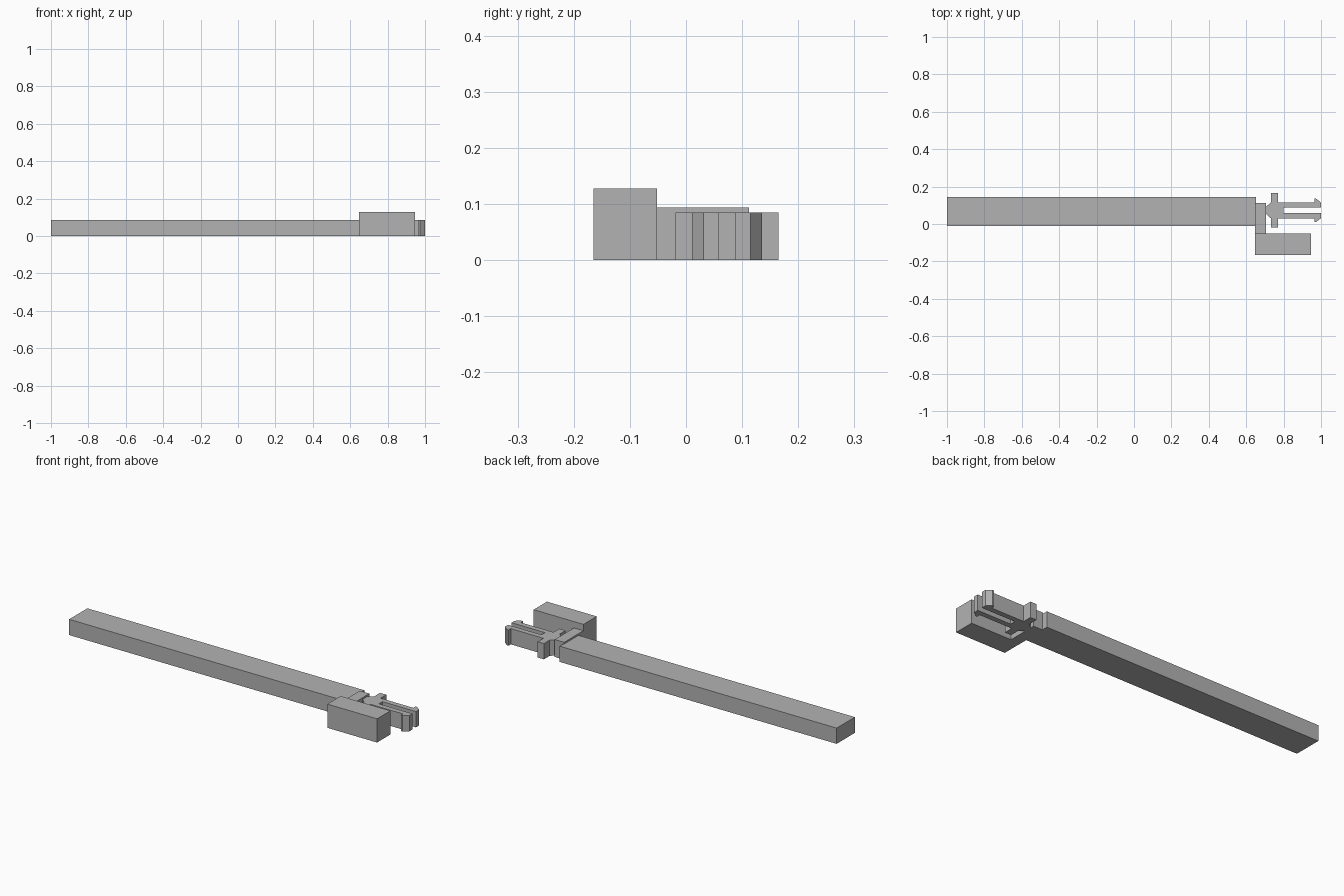
import bpy
import bmesh

if "Cube" in bpy.data.objects:
    bpy.data.objects.remove(bpy.data.objects["Cube"], do_unlink=True)

# Single plain grey
grey = bpy.data.materials.new("plain grey")
grey.use_nodes = True
colour = (0.45, 0.45, 0.45, 1)
grey.diffuse_color = colour
grey.node_tree.nodes["Principled BSDF"].inputs["Base Color"].default_value = colour


def prism(name, outline, height):
    """Extrude a plan outline upward from the ground."""
    mesh = bpy.data.meshes.new(name)
    bm = bmesh.new()
    base = bm.faces.new([bm.verts.new((x, y, 0)) for x, y in outline])
    top = bmesh.ops.extrude_face_region(bm, geom=[base])["geom"]
    verts = [v for v in top if isinstance(v, bmesh.types.BMVert)]
    bmesh.ops.translate(bm, verts=verts, vec=(0, 0, height))
    bmesh.ops.recalc_face_normals(bm, faces=bm.faces)
    bm.to_mesh(mesh)
    bm.free()
    mesh.materials.append(grey)
    obj = bpy.data.objects.new(name, mesh)
    bpy.context.collection.objects.link(obj)
    return obj


def block(name, x0, x1, y0, y1, height):
    return prism(name, [(x0, y0), (x1, y0), (x1, y1), (x0, y1)], height)


# Long bar, cross piece and side block
block("long_bar", -1, 0.652, -0.01, 0.145, 0.085)
block("cross_piece", 0.648, 0.705, -0.052, 0.112, 0.094)
block("side_block", 0.648, 0.945, -0.165, -0.052, 0.128)

# Forked snap clip: half outline mirrored about its centre line
centre = 0.073
half = [(0.80, 0.015), (1.0, 0.015), (1.0, 0.042), (0.974, 0.062),
        (0.964, 0.062), (0.964, 0.043), (0.769, 0.043), (0.769, 0.092),
        (0.732, 0.092), (0.732, 0.043), (0.705, 0.018)]
upper = [(x, centre + d) for x, d in half]
lower = [(x, centre - d) for x, d in reversed(half)]
prism("snap_clip", upper + lower, 0.085)
